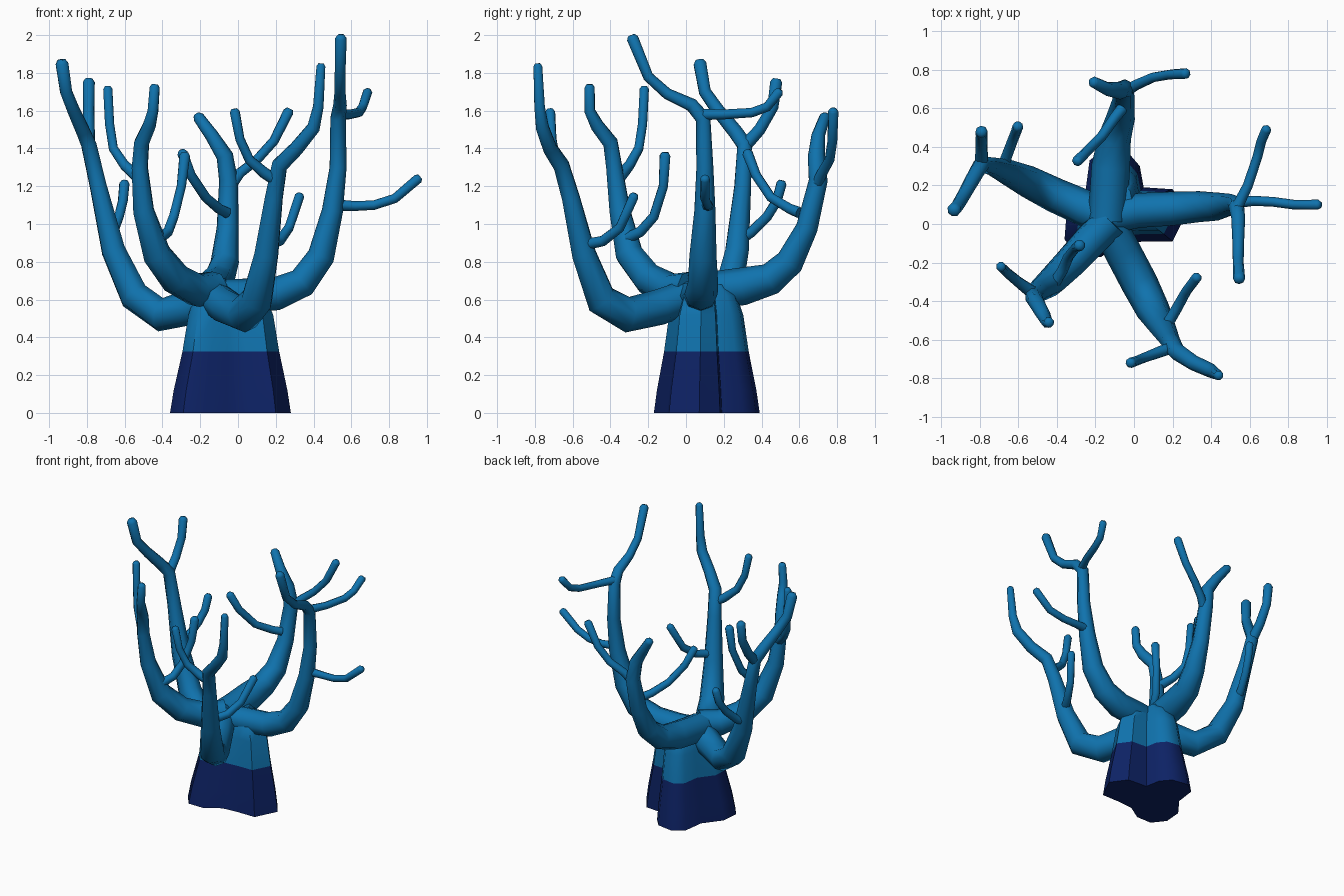
import bpy, bmesh, math
from mathutils import Vector


def material(name, rgb):
    m = bpy.data.materials.new(name)
    m.diffuse_color = (*rgb, 1)
    return m


BLUE = material("coral blue", (0.005, 0.17, 0.42))
NAVY = material("deep navy", (0.004, 0.016, 0.13))


def finish(name, bm, mats, angle):
    bmesh.ops.recalc_face_normals(bm, faces=bm.faces)
    me = bpy.data.meshes.new(name)
    bm.to_mesh(me)
    bm.free()
    for m in mats:
        me.materials.append(m)
    ob = bpy.data.objects.new(name, me)
    bpy.context.collection.objects.link(ob)
    bpy.ops.object.select_all(action='DESELECT')
    ob.select_set(True)
    bpy.context.view_layer.objects.active = ob
    bpy.ops.object.shade_smooth_by_angle(angle=math.radians(angle))
    return ob


def loft(bm, rings):
    rings = [[bm.verts.new(p) for p in r] for r in rings]
    n = len(rings[0])
    for a, b in zip(rings, rings[1:]):
        for i in range(n):
            j = (i + 1) % n
            bm.faces.new((a[i], a[j], b[j], b[i]))
    bm.faces.new(rings[0])
    bm.faces.new(rings[-1])


def tube(name, path, sides=8):
    """Tapered tube along (x, y, z, radius) points with a blunt rounded tip."""
    pts = [Vector(p[:3]) for p in path]
    rad = [p[3] for p in path]
    d = (pts[-1] - pts[-2]).normalized()
    pts.insert(-1, pts[-1] - d * rad[-1] * 0.6)
    rad[-1:] = [rad[-1], rad[-1] * 0.6]
    rings, u = [], None
    for i, p in enumerate(pts):
        a, b = pts[max(i - 1, 0)], pts[min(i + 1, len(pts) - 1)]
        t = ((p - a).normalized() + (b - p).normalized()).normalized()
        if u is None:
            u = t.orthogonal()
        u = (u - t * u.dot(t)).normalized()
        v = t.cross(u)
        rings.append([p + rad[i] * (u * math.cos(k) + v * math.sin(k))
                      for k in (2 * math.pi * s / sides for s in range(sides))])
    bm = bmesh.new()
    loft(bm, rings)
    finish(name, bm, [BLUE], 60)


# Three-lobed trunk, dark at the foot
outline = [(.28, .07), (.2, .18), (.05, .19), (.03, .3), (-.03, .37), (-.15, .39),
           (-.23, .33), (-.25, .18), (-.35, .05), (-.36, -.08), (-.29, -.17),
           (-.17, -.17), (-.06, -.1), (.06, -.09), (.2, -.09)]
cx, cy = -0.03, 0.1
levels = [(0, 1), (.12, .94), (.325, .8), (.52, .7), (.62, .58), (.68, .35)]
bm = bmesh.new()
loft(bm, [[Vector((cx - .06 * max(0, z - .5) + (x - cx) * s, cy + (y - cy) * s, z))
           for x, y in outline] for z, s in levels])
trunk = finish("trunk", bm, [BLUE, NAVY], 50)
for f in trunk.data.polygons:
    f.material_index = 1 if f.center.z < 0.325 else 0

# Right branch and twigs
tube("right_branch", [(-.13, .04, .62, .09), (.02, .07, .62, .09), (.2, .08, .63, .088),
                      (.34, .09, .69, .08), (.44, .09, .83, .072), (.5, .1, 1.07, .056),
                      (.53, .1, 1.3, .045), (.53, .09, 1.56, .041), (.54, .03, 1.63, .036),
                      (.54, -.1, 1.69, .03), (.54, -.2, 1.78, .028), (.545, -.29, 2.0, .031)])
tube("right_twig_back", [(.53, .08, 1.58, .03), (.59, .2, 1.58, .026), (.64, .35, 1.59, .025),
                         (.66, .43, 1.62, .025), (.69, .5, 1.71, .026)])
tube("right_twig_out", [(.52, .11, 1.1, .03), (.62, .12, 1.095, .026), (.72, .115, 1.1, .025),
                        (.83, .1, 1.135, .025), (.965, .1, 1.25, .026)])

# Back branch and twigs
tube("back_branch", [(-.14, .02, .64, .1), (-.13, .15, .65, .1), (-.12, .3, .67, .1),
                     (-.1, .45, .71, .085), (-.07, .55, .8, .075), (-.055, .64, .98, .058),
                     (-.05, .7, 1.23, .05), (-.07, .69, 1.36, .045), (-.14, .7, 1.47, .036),
                     (-.22, .74, 1.58, .03)])
tube("back_twig_right", [(-.04, .69, 1.2, .03), (.01, .72, 1.27, .028), (.1, .76, 1.34, .026),
                         (.19, .775, 1.44, .026), (.275, .78, 1.61, .028)])
tube("back_twig_inner", [(-.06, .6, 1.06, .03), (-.1, .55, 1.08, .028), (-.17, .45, 1.14, .026),
                         (-.25, .37, 1.26, .026), (-.3, .32, 1.39, .028)])

# Left branch and twigs
tube("left_branch", [(-.13, .03, .62, .09), (-.25, .08, .56, .095), (-.41, .15, .52, .09),
                     (-.55, .22, .62, .083), (-.66, .27, .86, .066), (-.74, .3, 1.2, .047),
                     (-.79, .31, 1.42, .043), (-.82, .26, 1.49, .04), (-.87, .17, 1.6, .036),
                     (-.91, .1, 1.7, .034), (-.935, .07, 1.87, .036)])
tube("left_twig_back", [(-.79, .3, 1.4, .035), (-.79, .39, 1.5, .032), (-.79, .46, 1.62, .03),
                        (-.79, .48, 1.77, .032)])
tube("left_twig_low", [(-.68, .29, .92, .03), (-.66, .35, .96, .028), (-.63, .43, 1.04, .027),
                       (-.61, .48, 1.12, .027), (-.6, .51, 1.23, .028)])

# Front left branch and twigs
tube("front_left_branch", [(-.12, .02, .66, .09), (-.22, -.08, .65, .09), (-.33, -.2, .71, .085),
                           (-.43, -.3, .84, .077), (-.5, -.35, 1.07, .058),
                           (-.52, -.38, 1.3, .045), (-.51, -.4, 1.43, .042),
                           (-.47, -.47, 1.52, .037), (-.45, -.51, 1.6, .03),
                           (-.44, -.51, 1.74, .028)])
tube("front_left_twig_out", [(-.52, -.36, 1.24, .035), (-.6, -.3, 1.31, .028),
                             (-.66, -.25, 1.4, .026), (-.68, -.23, 1.53, .026),
                             (-.69, -.22, 1.73, .026)])
tube("front_left_twig_inner", [(-.42, -.32, .92, .03), (-.37, -.24, .96, .028),
                               (-.34, -.17, 1.04, .027), (-.3, -.12, 1.2, .026),
                               (-.28, -.11, 1.38, .03)])

# Front right branch and twigs
tube("front_right_branch", [(-.14, .02, .62, .09), (-.06, -.14, .56, .095), (.03, -.31, .52, .095),
                            (.1, -.45, .6, .087), (.15, -.54, .84, .067),
                            (.19, -.61, 1.14, .05), (.22, -.66, 1.31, .045),
                            (.31, -.72, 1.4, .04), (.4, -.76, 1.51, .037),
                            (.425, -.775, 1.62, .03), (.44, -.785, 1.85, .025)])
tube("front_right_twig_left", [(.2, -.64, 1.23, .03), (.14, -.66, 1.27, .03),
                               (.06, -.69, 1.34, .026), (.01, -.71, 1.45, .025),
                               (-.02, -.72, 1.61, .027)])
tube("front_right_twig_back", [(.16, -.54, .89, .03), (.22, -.44, .91, .028),
                               (.27, -.35, .98, .026), (.33, -.27, 1.16, .027)])
